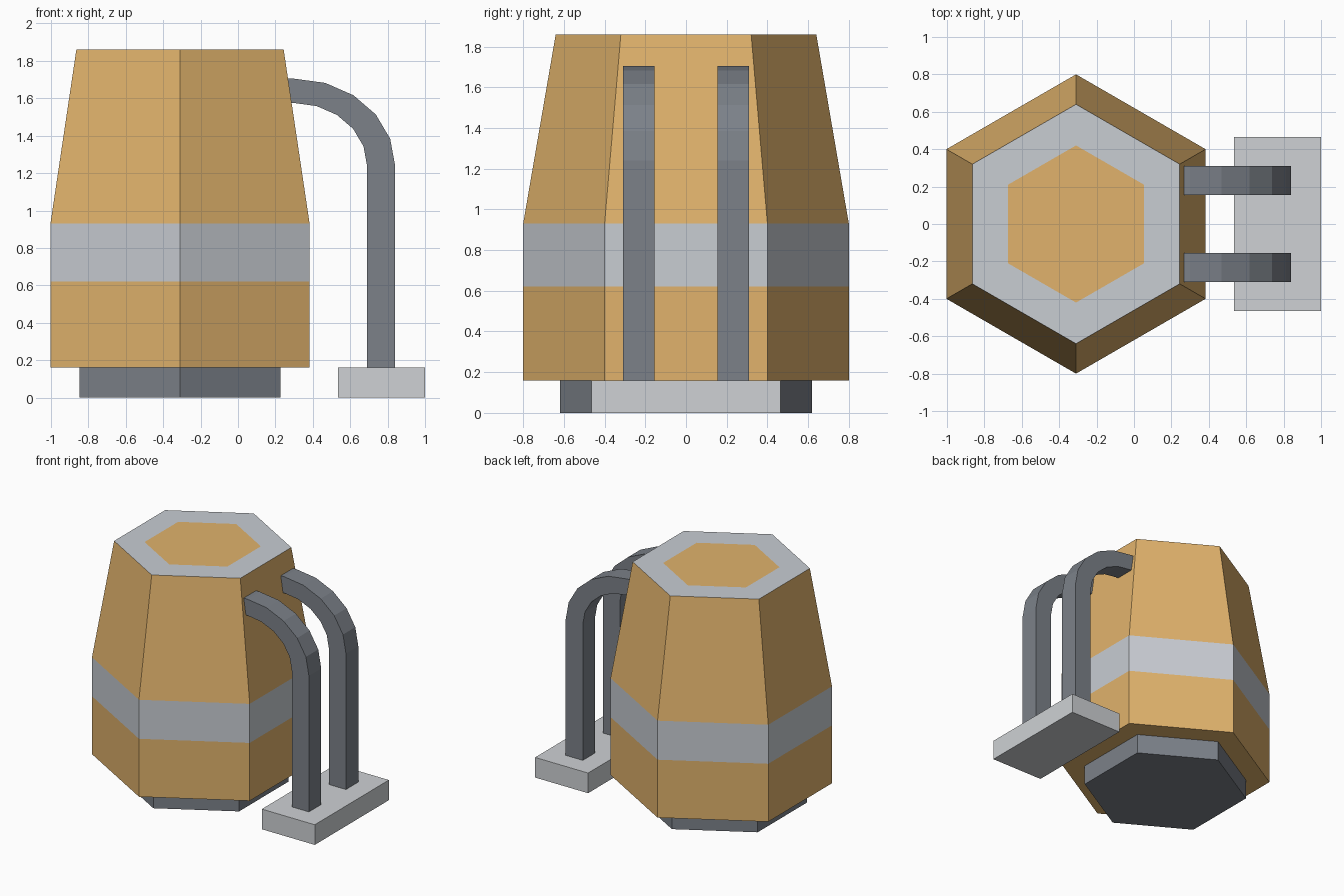
import bpy, bmesh
from math import cos, sin, pi, radians

if "Cube" in bpy.data.objects:
    bpy.data.objects.remove(bpy.data.objects["Cube"])

CX = -0.31  # tank axis


def material(name, rgb):
    m = bpy.data.materials.new(name)
    m.diffuse_color = (*rgb, 1)
    m.use_nodes = True
    m.node_tree.nodes["Principled BSDF"].inputs["Base Color"].default_value = m.diffuse_color
    return m


GOLD = material("gold", (0.75, 0.45, 0.15))
PALE = material("pale_grey", (0.58, 0.61, 0.65))
DARK = material("dark_grey", (0.20, 0.22, 0.25))
FOOT = material("foot_grey", (0.62, 0.64, 0.66))


def finish(name, bm, mats):
    bmesh.ops.recalc_face_normals(bm, faces=bm.faces)
    me = bpy.data.meshes.new(name)
    bm.to_mesh(me)
    bm.free()
    for m in mats:
        me.materials.append(m)
    ob = bpy.data.objects.new(name, me)
    bpy.context.collection.objects.link(ob)
    return ob


def hex_loft(name, rings, bands, mats, cap=0):
    """Stack hexagon rings (radius, z); bands gives the material of each step."""
    bm = bmesh.new()
    loops = [[bm.verts.new((CX + r * sin(i * pi / 3), r * cos(i * pi / 3), z))
              for i in range(6)] for r, z in rings]
    for a, b, mat in zip(loops, loops[1:], bands):
        for i in range(6):
            j = (i + 1) % 6
            bm.faces.new((a[i], a[j], b[j], b[i])).material_index = mat
    bm.faces.new(loops[0])
    bm.faces.new(loops[-1]).material_index = cap
    return finish(name, bm, mats)


# Tank base and tapered hexagonal tank with a band and a two-tone top
hex_loft("tank_base", [(0.62, 0), (0.62, 0.16)], [0], [DARK])
hex_loft("tank_body",
         [(0.8, 0.16), (0.8, 0.62), (0.8, 0.93), (0.64, 1.86), (0.42, 1.86)],
         [0, 1, 0, 1], [GOLD, PALE])


# Bent square pipes: upright, quarter bend, then into the tank
def pipe(name, y):
    angles = [radians(18 * k) for k in range(6)]
    path = [((0.84, 0.16), (0.69, 0.16))]
    path += [((0.30 + 0.54 * cos(a), 1.24 + 0.465 * sin(a)),
              (0.30 + 0.39 * cos(a), 1.24 + 0.335 * sin(a))) for a in angles]
    path.append(((0.24, 1.705), (0.24, 1.575)))
    bm = bmesh.new()
    w = 0.0775
    loops = [[bm.verts.new((p[0], y + s, p[1]))
              for p, s in ((o, -w), (o, w), (i, w), (i, -w))] for o, i in path]
    for a, b in zip(loops, loops[1:]):
        for k in range(4):
            j = (k + 1) % 4
            bm.faces.new((a[k], a[j], b[j], b[k]))
    bm.faces.new(loops[0])
    bm.faces.new(loops[-1])
    finish(name, bm, [DARK])


for side, y in (("front", -0.2325), ("back", 0.2325)):
    pipe(side + "_pipe", y)

# Foot slab under the pipes
bpy.ops.mesh.primitive_cube_add(size=1, location=(0.7675, 0, 0.08))
foot = bpy.context.object
foot.name = "pipe_foot"
foot.scale = (0.465, 0.93, 0.16)
foot.data.materials.append(FOOT)
